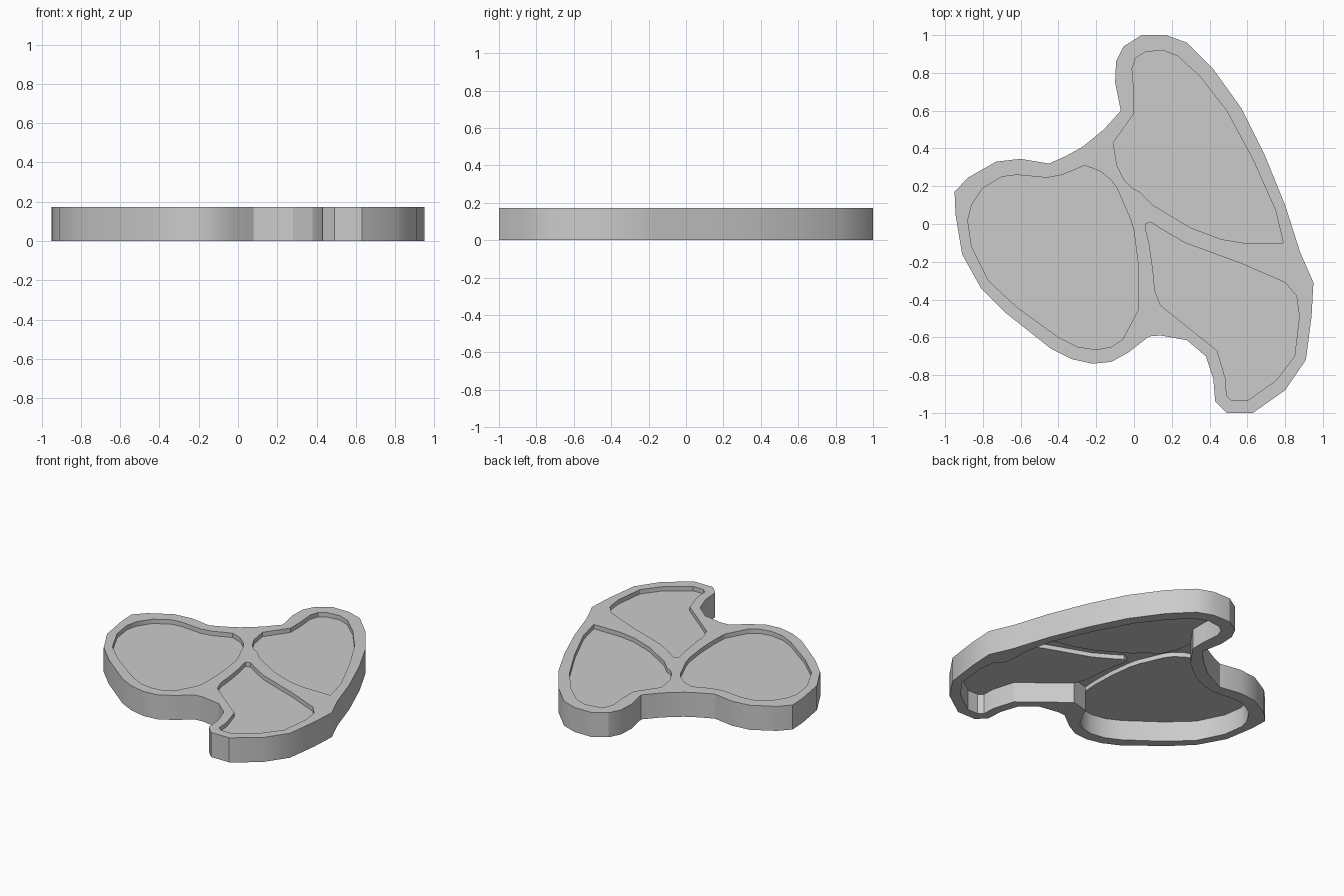
import bpy, bmesh

if "Cube" in bpy.data.objects:
    bpy.data.objects.remove(bpy.data.objects["Cube"])

TOP, FLOOR = 0.173, 0.142

# Outer outline of the tray, seen from the top
outer = [(.04, 1), (-.055, .94), (-.095, .86), (-.10, .75), (-.07, .60), (-.16, .50), (-.27, .41),
         (-.36, .36), (-.45, .32), (-.60, .345), (-.73, .33), (-.88, .245), (-.95, .17), (-.945, .05),
         (-.91, -.16), (-.81, -.34), (-.68, -.47), (-.44, -.66), (-.33, -.715), (-.22, -.74),
         (-.12, -.73), (-.03, -.68), (.08, -.595), (.14, -.59), (.28, -.615), (.38, -.70),
         (.42, -.82), (.43, -.94), (.49, -1), (.63, -1), (.80, -.88), (.91, -.72), (.94, -.49),
         (.95, -.31), (.88, -.15), (.80, .10), (.69, .37), (.57, .61), (.42, .82), (.28, .96), (.17, 1)]

# Each pocket: the side along the rim, then the side along the dividers
back_rim = [(.79, -.10), (.75, .07), (.63, .34), (.49, .60), (.35, .78), (.23, .89), (.15, .92),
            (.06, .91), (.01, .88), (-.01, .82), (0, .70), (0, .585), (-.11, .43)]
back_div = [(-.09, .31), (-.05, .23), (-.01, .19), (.03, .17), (.10, .10), (.30, -.02),
            (.46, -.08), (.58, -.10)]
left_rim = [(-.26, .31), (-.38, .26), (-.46, .245), (-.62, .26), (-.70, .25), (-.80, .19),
            (-.86, .10), (-.88, .02), (-.86, -.12), (-.77, -.30), (-.62, -.44), (-.40, -.60),
            (-.30, -.65), (-.20, -.665), (-.12, -.65), (-.06, -.61), (.02, -.46)]
left_div = [(.025, -.35), (.02, -.20), (0, -.04), (-.02, .03), (-.06, .12), (-.09, .19),
            (-.12, .23), (-.18, .28)]
front_rim = [(.14, -.43), (.44, -.67), (.485, -.82), (.49, -.91), (.52, -.935), (.60, -.935),
             (.75, -.83), (.85, -.70), (.875, -.49), (.86, -.38), (.80, -.31)]
front_div = [(.57, -.21), (.27, -.10), (.15, -.03), (.09, .01), (.06, 0), (.06, -.02),
             (.08, -.10), (.10, -.24), (.11, -.35)]
pockets = {"back_pocket": (back_rim, back_div), "left_pocket": (left_rim, left_div),
           "front_pocket": (front_rim, front_div)}
inner = back_rim + left_rim + front_rim


def wall(bm, pts, z0, z1, closed=True):
    """Vertical band following an outline."""
    lo = [bm.verts.new((x, y, z0)) for x, y in pts]
    hi = [bm.verts.new((x, y, z1)) for x, y in pts]
    for i in range(len(pts) if closed else len(pts) - 1):
        j = (i + 1) % len(pts)
        bm.faces.new((lo[i], lo[j], hi[j], hi[i]))


def flat(bm, loops, z, up):
    """Flat sheet bounded by outlines, the later ones being holes."""
    edges = []
    for pts in loops:
        vs = [bm.verts.new((x, y, z)) for x, y in pts]
        edges += [bm.edges.new((vs[i - 1], vs[i])) for i in range(len(vs))]
    res = bmesh.ops.triangle_fill(bm, edges=edges, use_beauty=True, use_dissolve=False)
    for f in res["geom"]:
        if isinstance(f, bmesh.types.BMFace):
            f.normal_update()
            if (f.normal.z > 0) != up:
                f.normal_flip()


def finish(bm, name):
    bmesh.ops.remove_doubles(bm, verts=bm.verts, dist=1e-4)
    me = bpy.data.meshes.new(name)
    bm.to_mesh(me)
    bm.free()
    ob = bpy.data.objects.new(name, me)
    bpy.context.collection.objects.link(ob)
    bpy.ops.object.select_all(action='DESELECT')
    ob.select_set(True)
    bpy.context.view_layer.objects.active = ob
    bpy.ops.object.shade_smooth_by_angle(angle=0.52)


# Body: outer wall, hollow underside with a flat foot ring, top frame with dividers
bm = bmesh.new()
wall(bm, outer, 0, TOP)
wall(bm, inner[::-1], 0, TOP)
flat(bm, [outer, inner], 0, False)
flat(bm, [outer] + [r + d for r, d in pockets.values()], TOP, True)
finish(bm, "tray_body")

# Pockets: shallow sunken floors, walled along the dividers
for name, (rim, div) in pockets.items():
    bm = bmesh.new()
    wall(bm, ([rim[-1]] + div + [rim[0]])[::-1], FLOOR, TOP, closed=False)
    flat(bm, [rim + div], FLOOR, True)
    finish(bm, name)
